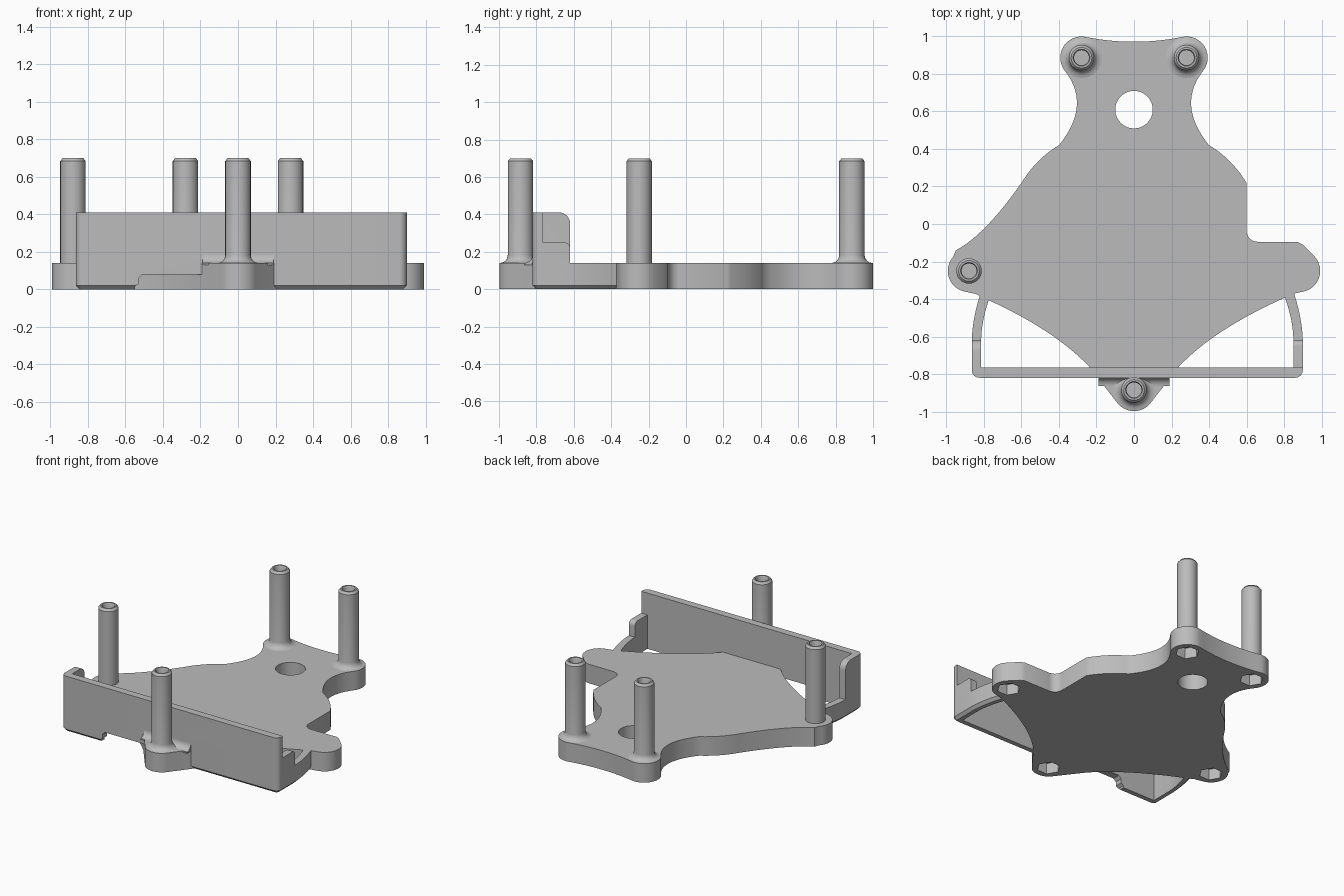
import bpy, bmesh
from math import sin, cos, pi, radians
from mathutils import Vector, Matrix

cube = bpy.data.objects.get("Cube")
if cube:
    bpy.data.objects.remove(cube)

grey = bpy.data.materials.new("plain grey")
grey.use_nodes = True
colour = (0.5, 0.5, 0.5, 1)
grey.diffuse_color = colour
grey.node_tree.nodes["Principled BSDF"].inputs["Base Color"].default_value = colour


def finish(name, bm):
    bmesh.ops.remove_doubles(bm, verts=bm.verts, dist=1e-5)
    bmesh.ops.recalc_face_normals(bm, faces=bm.faces)
    mesh = bpy.data.meshes.new(name)
    bm.to_mesh(mesh)
    bm.free()
    mesh.materials.append(grey)
    ob = bpy.data.objects.new(name, mesh)
    bpy.context.collection.objects.link(ob)
    return ob


def activate(ob):
    bpy.ops.object.select_all(action="DESELECT")
    ob.select_set(True)
    bpy.context.view_layer.objects.active = ob


def smooth(ob):
    activate(ob)
    bpy.ops.object.shade_smooth_by_angle(angle=radians(35))


def arc(cx, cy, r, a0, a1, n=16):
    angles = [radians(a0 + (a1 - a0) * i / n) for i in range(n + 1)]
    return [(cx + r * cos(a), cy + r * sin(a)) for a in angles]


def bow(p, m, q, n=14):
    """Curve from p to q passing through m."""
    p, m, q = Vector(p), Vector(m), Vector(q)
    c = 2 * m - (p + q) / 2
    ts = [i / n for i in range(n + 1)]
    return [tuple(p * (1 - t) ** 2 + c * 2 * t * (1 - t) + q * t * t) for t in ts]


def flip(points):
    return [(-x, y) for x, y in reversed(points)]


def prism(name, outline, lo, hi, axis="z", chamfer=0):
    """Extrude a flat outline along an axis (xy, xz or yz outline)."""
    place = {"z": lambda a, b, h: (a, b, h),
             "y": lambda a, b, h: (a, h, b),
             "x": lambda a, b, h: (h, a, b)}[axis]
    bm = bmesh.new()
    face = bm.faces.new([bm.verts.new(place(a, b, lo)) for a, b in outline])
    new = bmesh.ops.extrude_face_region(bm, geom=[face])["geom"]
    move = Vector(place(0, 0, hi - lo))
    bmesh.ops.translate(bm, vec=move, verts=[v for v in new if isinstance(v, bmesh.types.BMVert)])
    bmesh.ops.remove_doubles(bm, verts=bm.verts, dist=1e-5)
    bmesh.ops.recalc_face_normals(bm, faces=bm.faces)
    if chamfer:
        # soften only the outward-facing bottom edges
        edges = []
        for e in bm.edges:
            mid = (e.verts[0].co + e.verts[1].co) / 2
            if all(abs(v.co.z - lo) < 1e-5 for v in e.verts):
                side = max(e.link_faces, key=lambda f: -abs(f.normal.z))
                if side.normal.dot(mid - Vector((0, -0.5, lo))) > 0 and side.normal.y < 0.6:
                    edges.append(e)
        bmesh.ops.bevel(bm, geom=edges, offset=chamfer, segments=1, affect="EDGES")
    return finish(name, bm)


def lathe(name, profile, x, y, steps=32):
    bm = bmesh.new()
    verts = [bm.verts.new((r, 0, z)) for r, z in profile]
    edges = [bm.edges.new(pair) for pair in zip(verts, verts[1:])]
    bmesh.ops.spin(bm, geom=verts + edges, cent=(0, 0, 0), axis=(0, 0, 1),
                   angle=2 * pi, steps=steps, use_duplicate=False)
    bmesh.ops.transform(bm, matrix=Matrix.Translation((x, y, 0)), verts=bm.verts)
    return finish(name, bm)


def cut(ob, cutters):
    activate(ob)
    for c in cutters:
        mod = ob.modifiers.new("cut", "BOOLEAN")
        mod.operation, mod.solver, mod.object = "DIFFERENCE", "EXACT", c
        bpy.ops.object.modifier_apply(modifier=mod.name)
    for c in cutters:
        bpy.data.objects.remove(c)
    smooth(ob)


TOP = 0.14
EAR = 0.113
back, lug, nose = (0.28, 0.887), (0.88, -0.25), (0, -0.885)

# Base plate outline, clockwise from the back edge
shoulder = (arc(*back, EAR, 95, -35)
            + bow((0.373, 0.822), (0.305, 0.63), (0.40, 0.42))
            + bow((0.40, 0.42), (0.51, 0.335), (0.60, 0.22)))
flank = (arc(*lug, EAR, 42, -80) + [(0.843, -0.373)]
         + bow((0.80, -0.395), (0.47, -0.572), (0.235, -0.765)))
right_step = arc(0.66, -0.035, 0.06, 180, 270, 8) + [(0.87, -0.095), (0.90, -0.11)]
left_edge = bow((-0.95, -0.14), (-0.785, -0.01), (-0.60, 0.22))
tip = arc(*nose, EAR, -35, -145)
back_edge = bow((-0.27, 1.0), (0, 0.972), (0.27, 1.0))
outline = (shoulder + right_step + flank + tip + flip(flank)
           + left_edge + flip(shoulder) + back_edge)
clean = [p for i, p in enumerate(outline)
         if (Vector(p) - Vector(outline[i - 1])).length > 1e-3]
plate = prism("base_plate", clean, 0, TOP)

# Round opening and hexagonal recesses underneath
post_spots = {"back_left_post": back, "back_right_post": (-back[0], back[1]),
              "side_post": (-lug[0], lug[1]), "front_post": nose}
holes = [prism("opening_cutter", arc(0, 0.61, 0.1, 0, 352.5, 47), -0.1, 0.3)]
for x, y in list(post_spots.values()) + [lug]:
    holes.append(prism("recess_cutter", arc(x, y, 0.08, 0, 300, 5), -0.1, 0.08))
cut(plate, holes)

# Hollow-topped posts, most with a flared foot
R, H = 0.068, 0.70
for name, (x, y) in post_spots.items():
    foot = [(R, 0.12)]
    if name != "side_post":
        foot = [(0.11, 0.12), (0.11, TOP)] + [
            (0.11 - 0.042 * sin(a), TOP + 0.042 * (1 - cos(a)))
            for a in (pi / 8, pi / 4, pi * 3 / 8, pi / 2)]
    profile = ([(0, 0.12)] + foot + [(R, H - 0.016), (R - 0.013, H), (0.045, H),
               (0.04, H - 0.01), (0.04, H - 0.12), (0, H - 0.12)])
    smooth(lathe(name, profile, x, y))

# Front guard: a U-shaped wall whose arms curve back into the plate
outer = bow((0.90, -0.613), (0.885, -0.49), (0.85, -0.36))
inner = bow((0.80, -0.38), (0.836, -0.5), (0.85, -0.613))
arm = arc(0.86, -0.78, 0.04, -90, 0, 8) + outer + inner + [(0.85, -0.765)]
left_arm = [(x + 0.035, y) for x, y in flip(arm)]
guard = prism("front_guard", arm + left_arm, 0, 0.41, chamfer=0.02)


def arm_cutter(name, top, radius, y0, x0, x1):
    """Lowers an arm behind a round-cornered tab of the given height."""
    corner = arc(-0.62 - radius, top - radius, radius, 0, 90, 8)
    return prism(name, [(-0.3, TOP), (-0.62, TOP)] + corner
                 + [(y0, top), (y0, 0.5), (-0.3, 0.5)], x0, x1, "x")


slot = prism("slot_cutter", [(-0.55, -0.1), (-0.55, 0.015), (-0.53, 0.03), (-0.53, 0.06),
                             (-0.51, 0.08), (0.15, 0.08), (0.15, -0.1)], -0.9, -0.7, "y")
cut(guard, [arm_cutter("left_cutter", 0.25, 0.03, -0.765, 0.5, 1.1),
            arm_cutter("right_cutter", 0.411, 0.06, -0.70, -1.1, -0.5), slot])

# Fillet joining the nose of the plate to the guard
curve = arc(-0.865, 0.185, 0.045, -90, 0, 8)
smooth(prism("nose_fillet", curve + [(-0.81, 0.185), (-0.81, 0.13), (-0.865, 0.13)],
             -0.19, 0.19, "x"))
